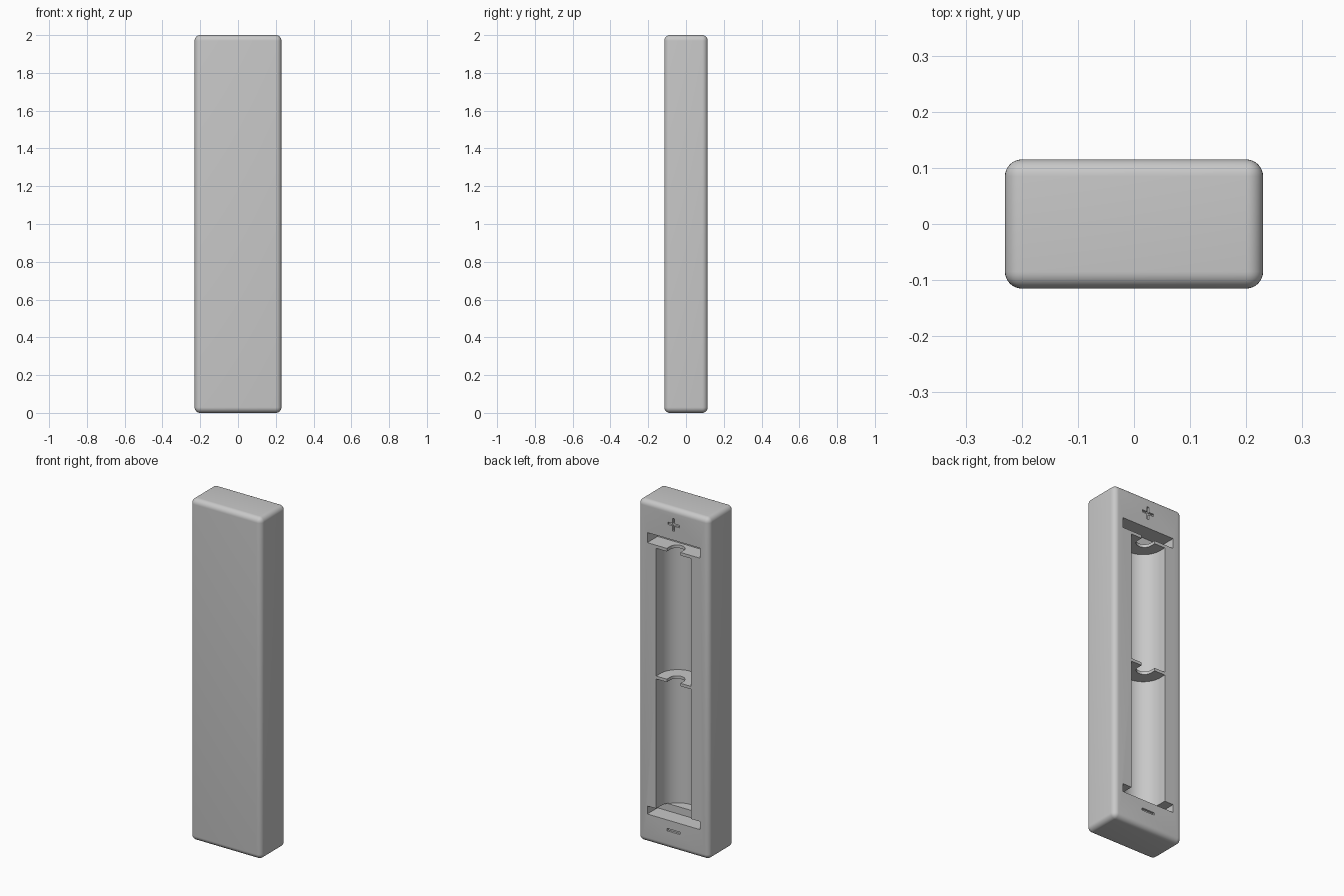
import bpy, bmesh, math

default_cube = bpy.data.objects.get("Cube")
if default_cube:
    bpy.data.objects.remove(default_cube, do_unlink=True)

W, D, H = 0.46, 0.23, 2.0
BACK = D / 2
OUT = BACK + 0.05          # cutters reach beyond the back face

grey = bpy.data.materials.new("light_grey_plastic")
grey.use_nodes = True
colour = (0.58, 0.58, 0.58, 1)
grey.diffuse_color = colour
grey.node_tree.nodes["Principled BSDF"].inputs["Base Color"].default_value = colour


def make_object(name, bm):
    bmesh.ops.recalc_face_normals(bm, faces=bm.faces[:])
    mesh = bpy.data.meshes.new(name)
    bm.to_mesh(mesh)
    bm.free()
    mesh.materials.append(grey)
    obj = bpy.data.objects.new(name, mesh)
    bpy.context.collection.objects.link(obj)
    return obj


def box_mesh(x0, x1, y0, y1, z0, z1):
    bm = bmesh.new()
    bmesh.ops.create_cube(bm, size=1)
    for v in bm.verts:
        v.co.x = x1 if v.co.x > 0 else x0
        v.co.y = y1 if v.co.y > 0 else y0
        v.co.z = z1 if v.co.z > 0 else z0
    return bm


def trough_mesh(radius, axis_depth, z0, z1, steps):
    """Upright U-shaped channel opening through the back."""
    bm = bmesh.new()
    points = [(radius, OUT)]
    for i in range(steps + 1):
        a = math.pi * i / steps
        points.append((radius * math.cos(a), BACK - axis_depth - radius * math.sin(a)))
    points.append((-radius, OUT))
    face = bm.faces.new([bm.verts.new((x, y, z0)) for x, y in points])
    grown = bmesh.ops.extrude_face_region(bm, geom=[face])["geom"]
    for v in grown:
        if isinstance(v, bmesh.types.BMVert):
            v.co.z = z1
    return bm


# Rounded case
bm = box_mesh(-W / 2, W / 2, -D / 2, D / 2, 0, H)
bmesh.ops.bevel(bm, geom=bm.edges[:], offset=0.03, segments=8, profile=0.5, affect='EDGES')
case = make_object("battery_case", bm)

# Contact slots, cell troughs and the notches in the thin dividers
cutters = [
    ("upper_slot_cutter", box_mesh(-0.17, 0.17, BACK - 0.095, OUT, 1.756, 1.815)),
    ("lower_slot_cutter", box_mesh(-0.17, 0.17, BACK - 0.095, OUT, 0.167, 0.214)),
    ("upper_trough_cutter", trough_mesh(0.113, 0.04, 0.99, 1.738, 40)),
    ("lower_trough_cutter", trough_mesh(0.113, 0.04, 0.210, 0.973, 40)),
    ("middle_notch_cutter", trough_mesh(0.044, 0.03, 0.95, 1.01, 24)),
    ("upper_notch_cutter", trough_mesh(0.044, 0.03, 1.72, 1.78, 24)),
]

# Engraved polarity marks
mark = BACK - 0.012
cutters += [
    ("plus_bar_cutter", box_mesh(-0.037, 0.037, mark, OUT, 1.898, 1.912)),
    ("plus_post_cutter", box_mesh(-0.007, 0.007, mark, OUT, 1.868, 1.942)),
    ("minus_bar_cutter", box_mesh(-0.042, 0.042, mark, OUT, 0.103, 0.117)),
]

for name, cutter_mesh in cutters:
    cutter = make_object(name, cutter_mesh)
    cutter.hide_render = True
    cutter.hide_viewport = True
    cutter.display_type = 'WIRE'
    mod = case.modifiers.new(name, 'BOOLEAN')
    mod.operation = 'DIFFERENCE'
    mod.solver = 'EXACT'
    mod.object = cutter

# Bake the cuts, then remove the helpers
depsgraph = bpy.context.evaluated_depsgraph_get()
case_mesh = bpy.data.meshes.new_from_object(case.evaluated_get(depsgraph))
case.modifiers.clear()
case.data = case_mesh
case_mesh.materials.clear()
case_mesh.materials.append(grey)
for name, _ in cutters:
    bpy.data.objects.remove(bpy.data.objects[name], do_unlink=True)

bpy.ops.object.select_all(action='DESELECT')
case.select_set(True)
bpy.context.view_layer.objects.active = case
bpy.ops.object.shade_smooth_by_angle(angle=math.radians(30))
